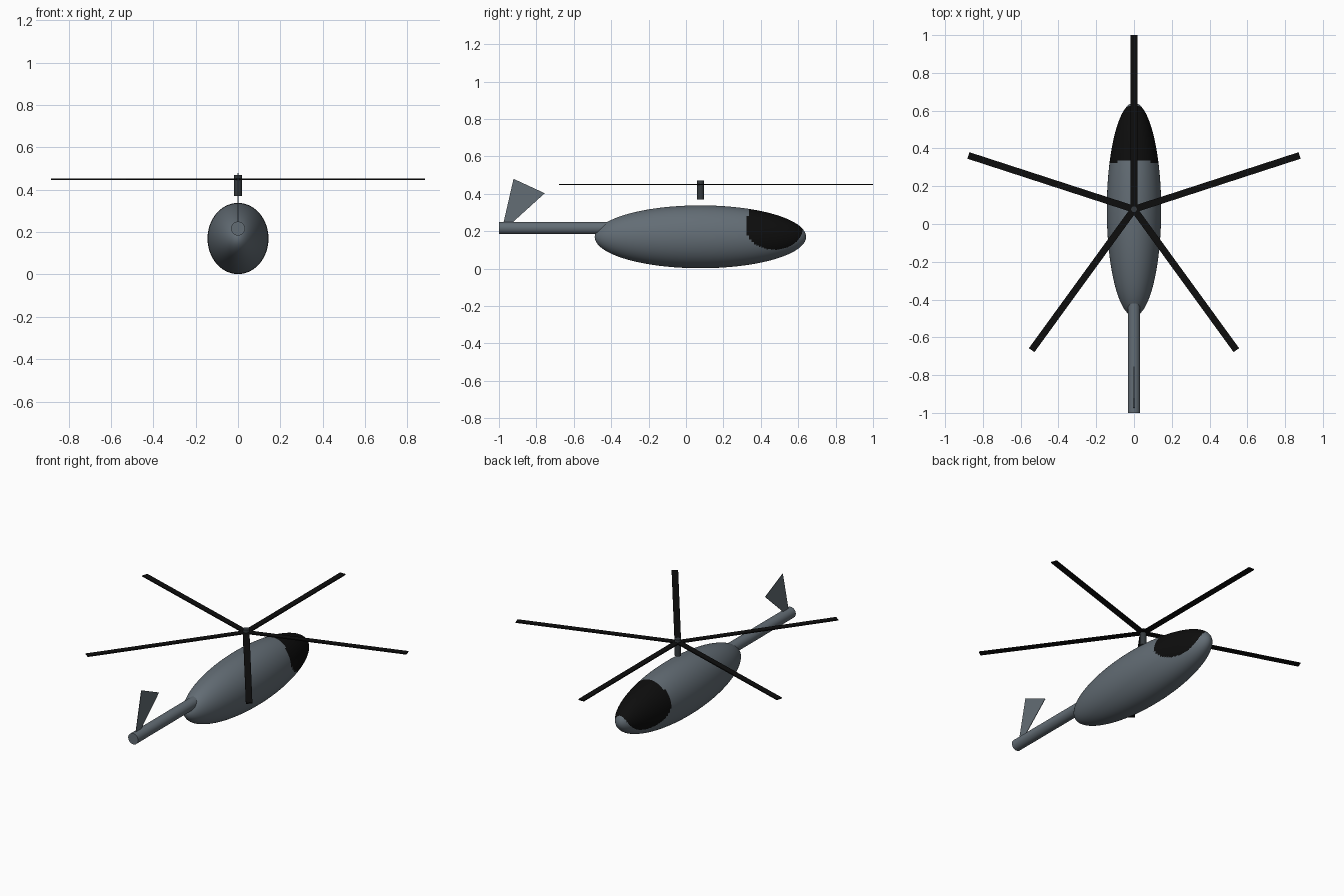
import bpy, bmesh, math
from mathutils import Matrix, Vector

if "Cube" in bpy.data.objects:
    bpy.data.objects.remove(bpy.data.objects["Cube"])


def material(name, rgb):
    m = bpy.data.materials.new(name)
    m.diffuse_color = (*rgb, 1)
    m.use_nodes = True
    m.node_tree.nodes["Principled BSDF"].inputs["Base Color"].default_value = m.diffuse_color
    return m


GREY = material("slate_grey", (0.125, 0.153, 0.178))
BLACK = material("black", (0.004, 0.004, 0.004))
CHARCOAL = material("charcoal", (0.035, 0.042, 0.047))

ROTOR_Y = 0.078


def make(name, bm, mats, smooth=False):
    bmesh.ops.recalc_face_normals(bm, faces=bm.faces)
    me = bpy.data.meshes.new(name)
    bm.to_mesh(me)
    bm.free()
    for m in mats:
        me.materials.append(m)
    ob = bpy.data.objects.new(name, me)
    bpy.context.collection.objects.link(ob)
    if smooth:
        bpy.ops.object.select_all(action='DESELECT')
        ob.select_set(True)
        bpy.context.view_layer.objects.active = ob
        bpy.ops.object.shade_smooth_by_angle(angle=math.radians(35))
    return ob


def cylinder(name, radius, length, matrix, mat, sides=32):
    bm = bmesh.new()
    bmesh.ops.create_cone(bm, cap_ends=True, segments=sides, radius1=radius,
                          radius2=radius, depth=length, matrix=matrix)
    return make(name, bm, [mat], True)


# Fuselage: long ellipsoid, poles at nose and tail, with a dark canopy area
def is_canopy(c):
    inside = ((c.y - 0.472) / 0.152) ** 2 + ((c.z - 0.215) / 0.113) ** 2 < 1
    return inside or (c.z > 0.215 and c.y > 0.322 + 0.12 * max(0, c.z - 0.22))


bm = bmesh.new()
bmesh.ops.create_uvsphere(
    bm, u_segments=128, v_segments=112, radius=1,
    matrix=Matrix.Translation((0, 0.077, 0.17))
    @ Matrix.Diagonal((0.144, 0.565, 0.168, 1))
    @ Matrix.Rotation(math.pi / 2, 4, 'X'))
for f in bm.faces:
    f.material_index = int(is_canopy(f.calc_center_median()))
make("fuselage", bm, [GREY, BLACK], True)

# Tail boom, running into the fuselage
cylinder("tail_boom", 0.033, 0.75,
         Matrix.Translation((0, -0.625, 0.217))
         @ Matrix.Rotation(math.pi / 2, 4, 'X'), GREY)

# Tail fin: thin triangle rising from the boom
bm = bmesh.new()
outline = [(-0.988, 0.192), (-0.755, 0.403), (-0.922, 0.48)]
face = bm.faces.new([bm.verts.new((-0.0015, y, z)) for y, z in outline])
ext = bmesh.ops.extrude_face_region(bm, geom=[face])
bmesh.ops.translate(bm, vec=(0.003, 0, 0),
                    verts=[g for g in ext["geom"] if isinstance(g, bmesh.types.BMVert)])
make("tail_fin", bm, [GREY])

# Rotor mast
cylinder("rotor_mast", 0.018, 0.10,
         Matrix.Translation((0, ROTOR_Y, 0.42)), CHARCOAL)

# Five flat rotor blades
for i in range(5):
    bm = bmesh.new()
    bmesh.ops.create_cube(
        bm, size=1,
        matrix=Matrix.Translation((0, ROTOR_Y, 0.45))
        @ Matrix.Rotation(math.radians(90 + 72 * i), 4, 'Z')
        @ Matrix.Translation((0.461, 0, 0))
        @ Matrix.Diagonal((0.922, 0.036, 0.006, 1)))
    make(f"rotor_blade_{i + 1}", bm, [BLACK])
